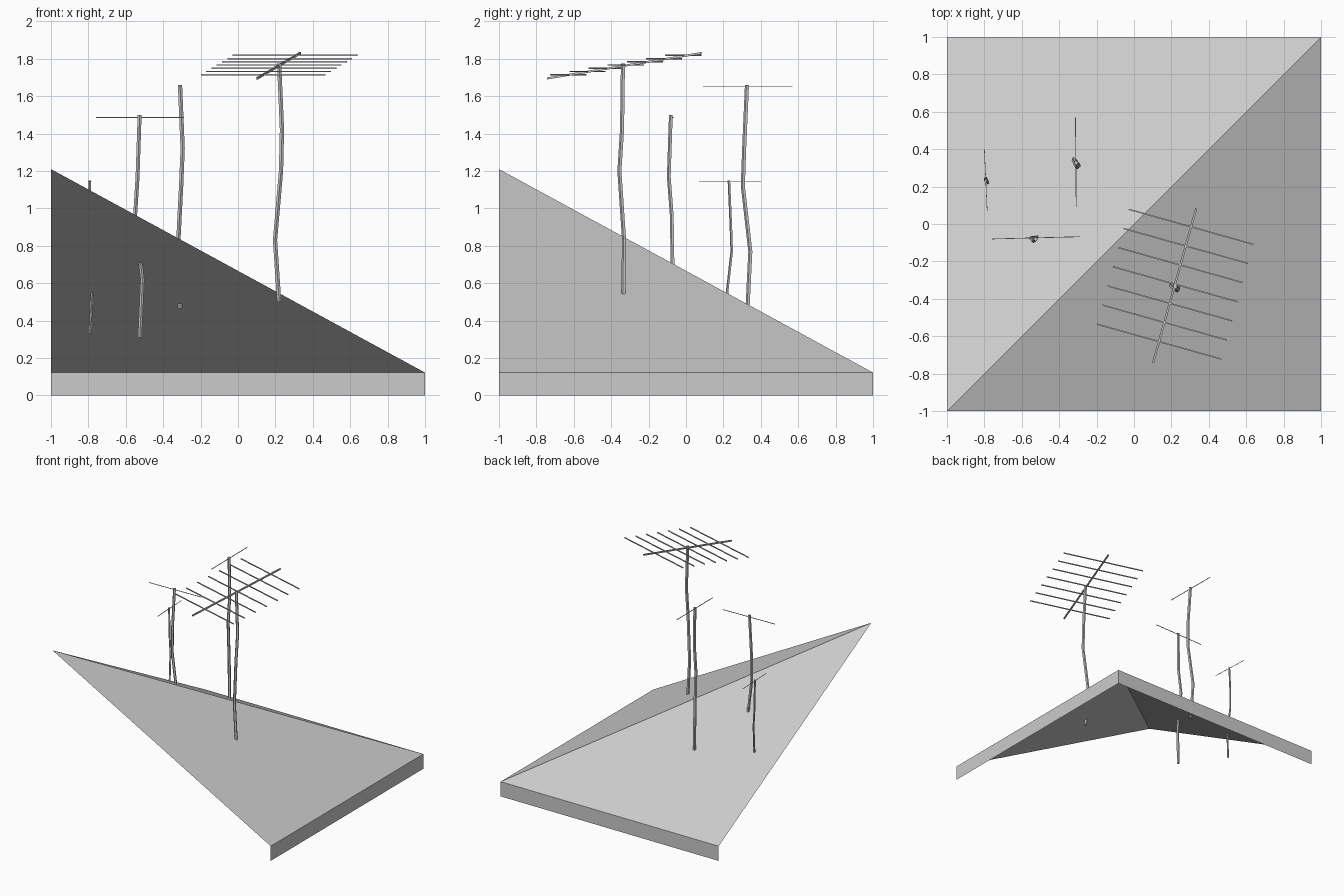
import bpy, bmesh, math
from mathutils import Vector

if "Cube" in bpy.data.objects:
    bpy.data.objects.remove(bpy.data.objects["Cube"])


def make_object(name, bm):
    mesh = bpy.data.meshes.new(name)
    bm.to_mesh(mesh)
    bm.free()
    obj = bpy.data.objects.new(name, mesh)
    bpy.context.collection.objects.link(obj)
    return obj


def add_tube(bm, path, radius, sides):
    """Flat-sided tube through a list of points, capped at both ends."""
    pts = [Vector(p) for p in path]
    axis = (pts[-1] - pts[0]).normalized()
    ref = Vector((1, 0, 0)) if abs(axis.z) > 0.7 else Vector((0, 0, 1))
    u = axis.cross(ref).normalized()
    v = axis.cross(u)
    step = 2 * math.pi / sides
    rings = [[bm.verts.new(p + radius * (u * math.cos((i + .5) * step) + v * math.sin((i + .5) * step)))
              for i in range(sides)] for p in pts]
    for a, b in zip(rings, rings[1:]):
        for i in range(sides):
            j = (i + 1) % sides
            bm.faces.new((a[i], a[j], b[j], b[i]))
    bm.faces.new(rings[0][::-1])
    bm.faces.new(rings[-1])


def tube(name, path, radius, sides):
    bm = bmesh.new()
    add_tube(bm, path, radius, sides)
    bmesh.ops.recalc_face_normals(bm, faces=bm.faces)
    return make_object(name, bm)


# Roof corner: two open sheet slopes meeting on a diagonal hip, with eave strips
EAVE, PEAK = 0.122, 1.21
bm = bmesh.new()
peak, corner, right, left, corner_low, right_low, left_low = [bm.verts.new(c) for c in (
    (-1, -1, PEAK), (1, 1, EAVE), (1, -1, EAVE), (-1, 1, EAVE),
    (1, 1, 0), (1, -1, 0), (-1, 1, 0))]
bm.faces.new((peak, right, corner))
bm.faces.new((peak, corner, left))
bm.faces.new((right, right_low, corner_low, corner))
bm.faces.new((corner, corner_low, left_low, left))
make_object("roof", bm)

# Crooked poles passing down through the roof
tube("tall_pole", [(.22, -.335, .50), (.198, -.33, .83), (.23, -.355, 1.20),
                   (.235, -.341, 1.42), (.22, -.336, 1.775)], .012, 5)
tube("back_pole", [(-.31, .33, .465), (-.322, .345, .77), (-.304, .305, 1.12),
                   (-.296, .312, 1.32), (-.31, .327, 1.66)], .012, 5)
tube("left_pole", [(-.525, -.08, .31), (-.511, -.07, .62), (-.55, -.075, .96),
                   (-.537, -.091, 1.17), (-.526, -.08, 1.50)], .011, 5)
tube("short_pole", [(-.79, .22, .33), (-.781, .22, .55), (-.791, .245, .77),
                    (-.796, .24, .92), (-.793, .23, 1.15)], .0075, 5)

# Single-rod aerials
tube("back_aerial", [(-.309, .09, 1.65), (-.313, .57, 1.65)], .0028, 4)
tube("left_aerial", [(-.76, -.08, 1.486), (-.29, -.068, 1.486)], .0028, 4)
tube("short_aerial", [(-.785, .07, 1.142), (-.80, .40, 1.142)], .0022, 4)

# Large aerial: sloping boom with seven horizontal cross rods
boom_start, boom_end = Vector((.102, -.742, 1.695)), Vector((.332, .081, 1.83))
tube("aerial_boom", [boom_start, boom_end], .0075, 4)
bm = bmesh.new()
half = Vector((.333, -.0935, 0))
first, last = Vector((.135, -.629, 1.715)), Vector((.305, -.015, 1.818))
for i in range(7):
    centre = first.lerp(last, i / 6)
    add_tube(bm, [centre - half, centre + half], .005, 4)
bmesh.ops.recalc_face_normals(bm, faces=bm.faces)
make_object("aerial_rods", bm)
